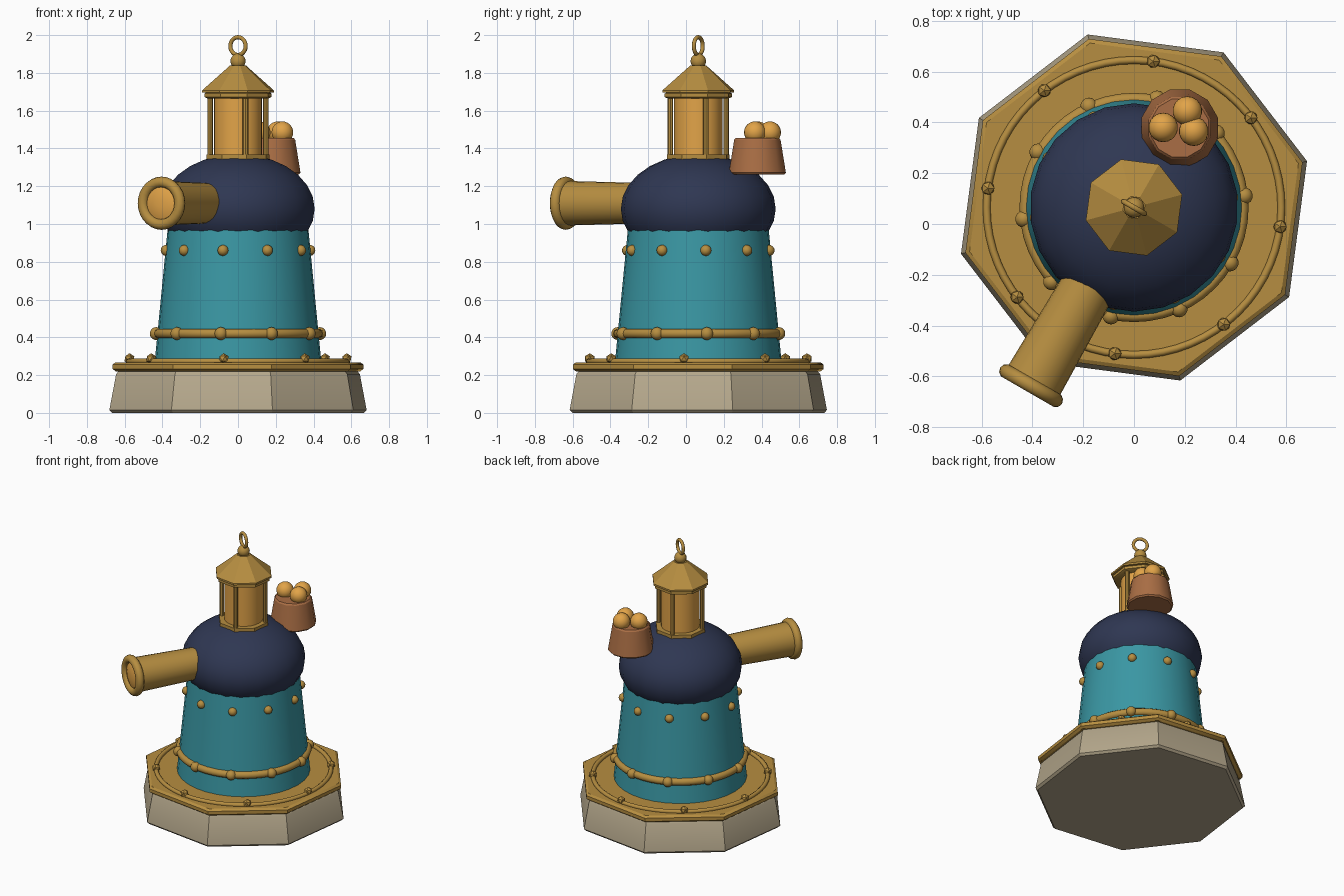
import bpy
import math
from mathutils import Vector

if "Cube" in bpy.data.objects:
    bpy.data.objects.remove(bpy.data.objects["Cube"])

CX, CY = 0.0, 0.065            # tower axis
TURN = math.radians(15)        # rotation of the octagonal parts


def material(name, rgb):
    m = bpy.data.materials.new(name)
    m.diffuse_color = (*rgb, 1)
    m.use_nodes = True
    m.node_tree.nodes["Principled BSDF"].inputs["Base Color"].default_value = m.diffuse_color
    return m


BRASS = material("brass", (0.47, 0.27, 0.052))
GLOW = material("amber glow", (0.76, 0.37, 0.065))
TEAL = material("teal", (0.042, 0.31, 0.37))
NAVY = material("navy", (0.028, 0.038, 0.085))
STONE = material("stone", (0.45, 0.38, 0.255))
COPPER = material("copper", (0.40, 0.155, 0.058))


def finish(name, mat, smooth=30):
    ob = bpy.context.object
    ob.name = name
    ob.data.materials.append(mat)
    bpy.ops.object.shade_smooth_by_angle(angle=math.radians(smooth))
    return ob


def lathe(name, mat, profile, sides, loc=(CX, CY, 0), rot=(0, 0, 0), start=0.0):
    """Closed solid of revolution from (radius, height) points."""
    verts, faces = [], []
    for r, z in profile:
        for i in range(sides):
            a = start + math.tau * i / sides
            verts.append((r * math.cos(a), r * math.sin(a), z))
    for k in range(len(profile) - 1):
        for i in range(sides):
            j = (i + 1) % sides
            faces.append((k * sides + i, k * sides + j, (k + 1) * sides + j, (k + 1) * sides + i))
    faces.append(tuple(reversed(range(sides))))
    faces.append(tuple(range((len(profile) - 1) * sides, len(profile) * sides)))
    mesh = bpy.data.meshes.new(name)
    mesh.from_pydata(verts, [], faces)
    ob = bpy.data.objects.new(name, mesh)
    bpy.context.collection.objects.link(ob)
    ob.location, ob.rotation_euler = loc, rot
    bpy.ops.object.select_all(action='DESELECT')
    bpy.context.view_layer.objects.active = ob
    ob.select_set(True)
    return finish(name, mat)


def ball(name, mat, loc, r, seg=14, rings=10):
    bpy.ops.mesh.primitive_uv_sphere_add(segments=seg, ring_count=rings, radius=r, location=loc)
    return finish(name, mat, 60)


def ring(name, mat, loc, major, minor, rot=(0, 0, 0), seg=48):
    bpy.ops.mesh.primitive_torus_add(location=loc, rotation=rot, major_radius=major,
                                     minor_radius=minor, major_segments=seg, minor_segments=10)
    return finish(name, mat, 60)


def around(r, z, a):
    return Vector((CX + r * math.cos(a), CY + r * math.sin(a), z))


# Octagonal plinth and brass deck
lathe("stone_plinth", STONE, [(0.69, 0), (0.705, 0.015), (0.668, 0.205), (0.655, 0.22)], 8, start=TURN)
lathe("brass_deck", BRASS, [(0.67, 0.22), (0.687, 0.232), (0.687, 0.256), (0.67, 0.268)], 8, start=TURN)

# Deck ring with faceted studs
ring("deck_ring", BRASS, (CX, CY, 0.273), 0.58, 0.015, seg=64)
for i in range(8):
    bpy.ops.mesh.primitive_ico_sphere_add(subdivisions=1, radius=0.029,
        location=around(0.58, 0.287, math.radians(-7.5 + 45 * i)))
    finish("deck_stud", BRASS, 10)

# Tapered tower, band and rivets
lathe("tower", TEAL, [(0.442, 0.26), (0.371, 0.99)], 32)
ring("tower_band", BRASS, (CX, CY, 0.42), 0.425, 0.026, seg=48)
for i in range(10):
    a = math.radians(6 + 36 * i)
    ball("band_rivet", BRASS, around(0.436, 0.42, a), 0.034)
    ball("upper_rivet", BRASS, around(0.383, 0.86, a), 0.029)

# Squashed dome
dome = ball("dome", NAVY, (CX, CY, 1.08), 1.0, 22, 14)
dome.scale = (0.41, 0.41, 0.29)

# Spyglass barrel pointing outward
aim = math.radians(-120)
tilt = (0, math.radians(90), aim)
lathe("spyglass_barrel", BRASS, [(0.104, 0.2), (0.118, 0.81)], 24, loc=(CX, CY, 1.11), rot=tilt)
ring("spyglass_lip", BRASS, around(0.81, 1.11, aim), 0.112, 0.029, tilt, 28)
lathe("spyglass_lens", GLOW, [(0.088, 0.80), (0.085, 0.817), (0.06, 0.826), (0.02, 0.83)], 24,
      loc=(CX, CY, 1.11), rot=tilt)

# Lantern: floor, lamp, posts, eaves and roof
lathe("lantern_floor", BRASS, [(0.172, 1.335), (0.172, 1.368)], 8, start=TURN)
lathe("lantern_lamp", GLOW, [(0.128, 1.36), (0.128, 1.68)], 24)
for i in range(4):
    a = TURN + math.tau * i / 4
    p = around(0.153, 0, a)
    lathe("lantern_post", BRASS, [(0.015, 1.36), (0.015, 1.68)], 8, loc=p)
lathe("lantern_eaves", BRASS, [(0.168, 1.665), (0.184, 1.672), (0.184, 1.69), (0.17, 1.7)], 8, start=TURN)
lathe("lantern_roof", BRASS, [(0.196, 1.695), (0.196, 1.708), (0.045, 1.838)], 8, start=TURN)

# Finial ball and hanging loop
ball("finial", BRASS, (CX, CY, 1.862), 0.041)
ring("hanging_loop", BRASS, (CX, CY, 1.942), 0.047, 0.011,
     (math.radians(90), 0, math.radians(-30)), 28)

# Copper pot with glowing orbs
lathe("copper_pot", COPPER, [(0.147, 1.262), (0.156, 1.272), (0.127, 1.446), (0.118, 1.456)], 12,
      loc=(0.18, 0.378, 0), start=TURN)
for x, y in ((0.21, 0.445), (0.115, 0.38), (0.235, 0.365)):
    ball("glow_orb", GLOW, (x, y, 1.485), 0.058, 18, 12)
